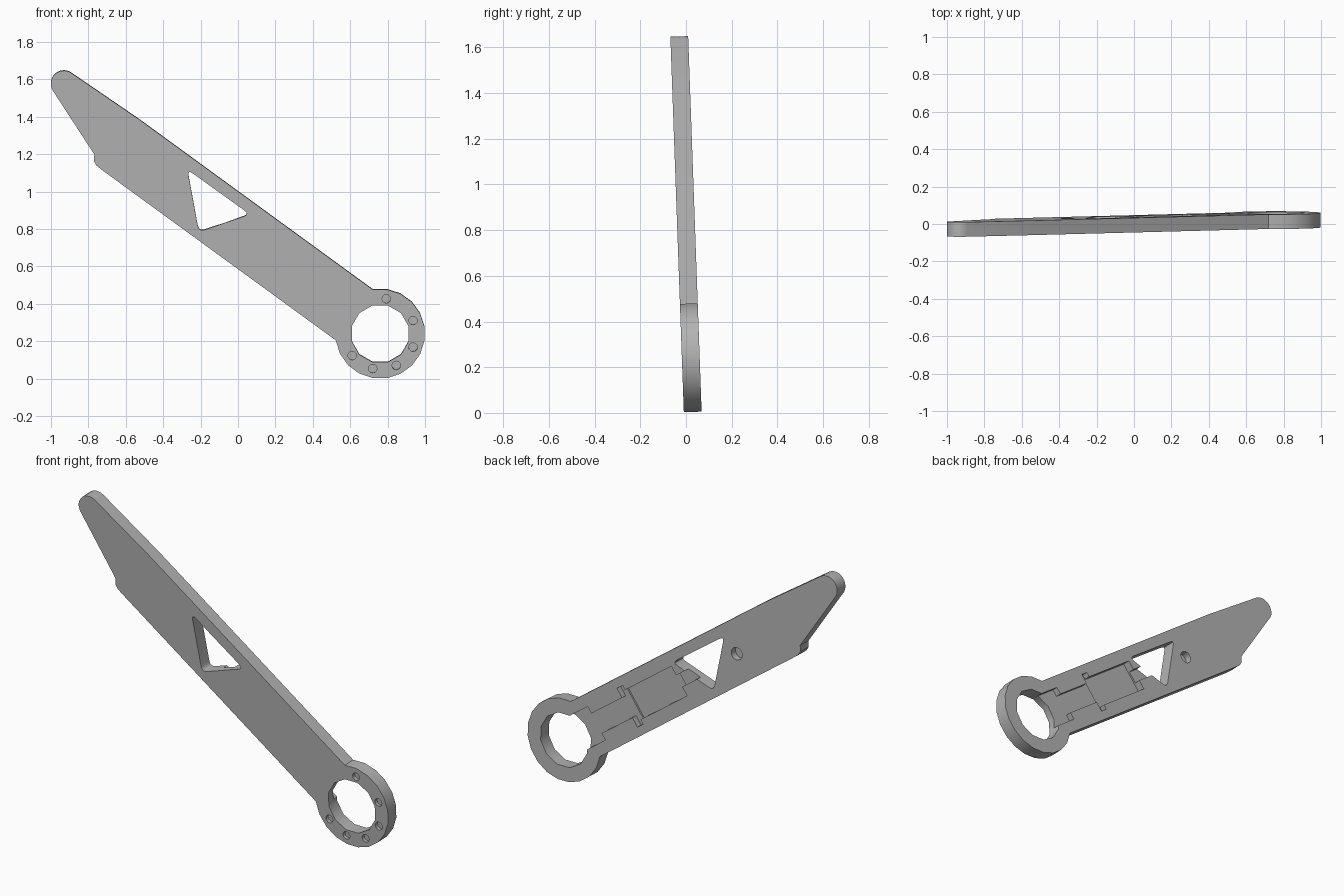
import bpy, bmesh, math
from mathutils import Matrix, Vector

cube = bpy.data.objects.get("Cube")
if cube:
    bpy.data.objects.remove(cube, do_unlink=True)

THICK = 0.078
HUB_X, HUB_Z = 0.76, 0.24
AXIS = Vector((-0.808, 0.589))      # along the arm, away from the hub
SIDE = Vector((0.589, 0.808))       # across the arm, towards its upper edge

grey = bpy.data.materials.new("plain grey")
grey.use_nodes = True
colour = (0.45, 0.45, 0.45, 1)
grey.diffuse_color = colour
grey.node_tree.nodes["Principled BSDF"].inputs["Base Color"].default_value = colour


def arm(s, t):
    """Point given along and across the arm, measured from the hub centre."""
    return Vector((HUB_X, HUB_Z)) + AXIS * s + SIDE * t


def arc(cx, cy, r, start, end, steps):
    angles = [math.radians(start + (end - start) * i / steps) for i in range(steps + 1)]
    return [(cx + r * math.cos(a), cy + r * math.sin(a)) for a in angles]


def rounded(points, r, steps=4):
    """Round every corner of a polygon with a short curve."""
    out = []
    for i, p in enumerate(points):
        p = Vector(p)
        before = p + (Vector(points[i - 1]) - p).normalized() * r
        after = p + (Vector(points[(i + 1) % len(points)]) - p).normalized() * r
        for k in range(steps + 1):
            f = k / steps
            out.append(before * (1 - f) ** 2 + p * 2 * f * (1 - f) + after * f ** 2)
    return out


def prism(name, points, y0, y1):
    """Extrude an x-z outline from y0 to y1."""
    bm = bmesh.new()
    face = bm.faces.new([bm.verts.new((p[0], y0, p[1])) for p in points])
    new = bmesh.ops.extrude_face_region(bm, geom=[face])["geom"]
    bmesh.ops.translate(bm, vec=(0, y1 - y0, 0),
                        verts=[v for v in new if isinstance(v, bmesh.types.BMVert)])
    bmesh.ops.recalc_face_normals(bm, faces=bm.faces)
    mesh = bpy.data.meshes.new(name)
    bm.to_mesh(mesh)
    bm.free()
    mesh.materials.append(grey)
    obj = bpy.data.objects.new(name, mesh)
    bpy.context.collection.objects.link(obj)
    return obj


cutters = []


def cut(name, points, y0=-0.1, y1=0.2):
    obj = prism(name, points, y0, y1)
    obj.hide_render = True
    cutters.append(obj)


def pocket(name, s0, s1, half, depth):
    """Rectangular recess in the back face, centred on the arm axis."""
    corners = [(s0, -half), (s1, -half), (s1, half), (s0, half)]
    cut(name, [arm(*c) for c in corners], THICK - depth, 0.2)


# Arm outline: ring, straight lower edge, slanted end, round tip, upper edge
outline = arc(0, 0, 0.24, 44.4, 315.6, 15)
outline += [(1.72, -0.168), (1.755, -0.166), (1.78, -0.156), (1.8, -0.125)]
outline += arc(2.155, 0.085, 0.07, -65, 88, 10)
outline += [(1.717, 0.168)]
body = prism("lever_arm", [arm(*p) for p in outline], 0, THICK)

# Through openings
cut("hub_hole", arc(HUB_X, HUB_Z, 0.157, 15, 345, 11))
triangle = [(1.35, 0.103), (1.105, -0.13), (0.94, 0.106)]
cut("triangle_window", rounded([arm(*p) for p in triangle], 0.035))

# Stepped recess in the back face
pocket("hub_recess", 0.1, 0.26, 0.102, 0.035)
pocket("channel_recess", 0.25, 0.52, 0.06, 0.035)
pocket("cross_recess", 0.505, 0.55, 0.118, 0.035)
pocket("body_recess", 0.54, 0.92, 0.09, 0.045)
pocket("stub_recess", 0.91, 1.06, 0.035, 0.035)

# Blind round holes: one behind the arm, six in the front of the ring
cut("back_hole", arc(-0.355, 1.04, 0.036, 0, 337.5, 15), THICK - 0.04, 0.2)
for angle in (80, 22, -22, -63, -102, -142):
    a = math.radians(angle)
    cut("ring_hole", arc(HUB_X + 0.19 * math.cos(a), HUB_Z + 0.19 * math.sin(a),
                         0.023, 0, 330, 11), -0.1, 0.02)

for c in cutters:
    mod = body.modifiers.new(c.name, 'BOOLEAN')
    mod.operation = 'DIFFERENCE'
    mod.solver = 'EXACT'
    mod.object = c

# Bake the cuts, remove the cutters
bpy.context.view_layer.update()
graph = bpy.context.evaluated_depsgraph_get()
result = bpy.data.meshes.new_from_object(body.evaluated_get(graph))
body.modifiers.clear()
body.data = result
for c in cutters:
    bpy.data.objects.remove(c, do_unlink=True)

# Lean the arm slightly forward
lean = Matrix.Rotation(math.atan(0.0358), 4, 'X')
result.transform(Matrix.Translation((0, -0.0095, 0)) @ lean)

bpy.ops.object.select_all(action='DESELECT')
body.select_set(True)
bpy.context.view_layer.objects.active = body
bpy.ops.object.shade_smooth_by_angle(angle=math.radians(35))
